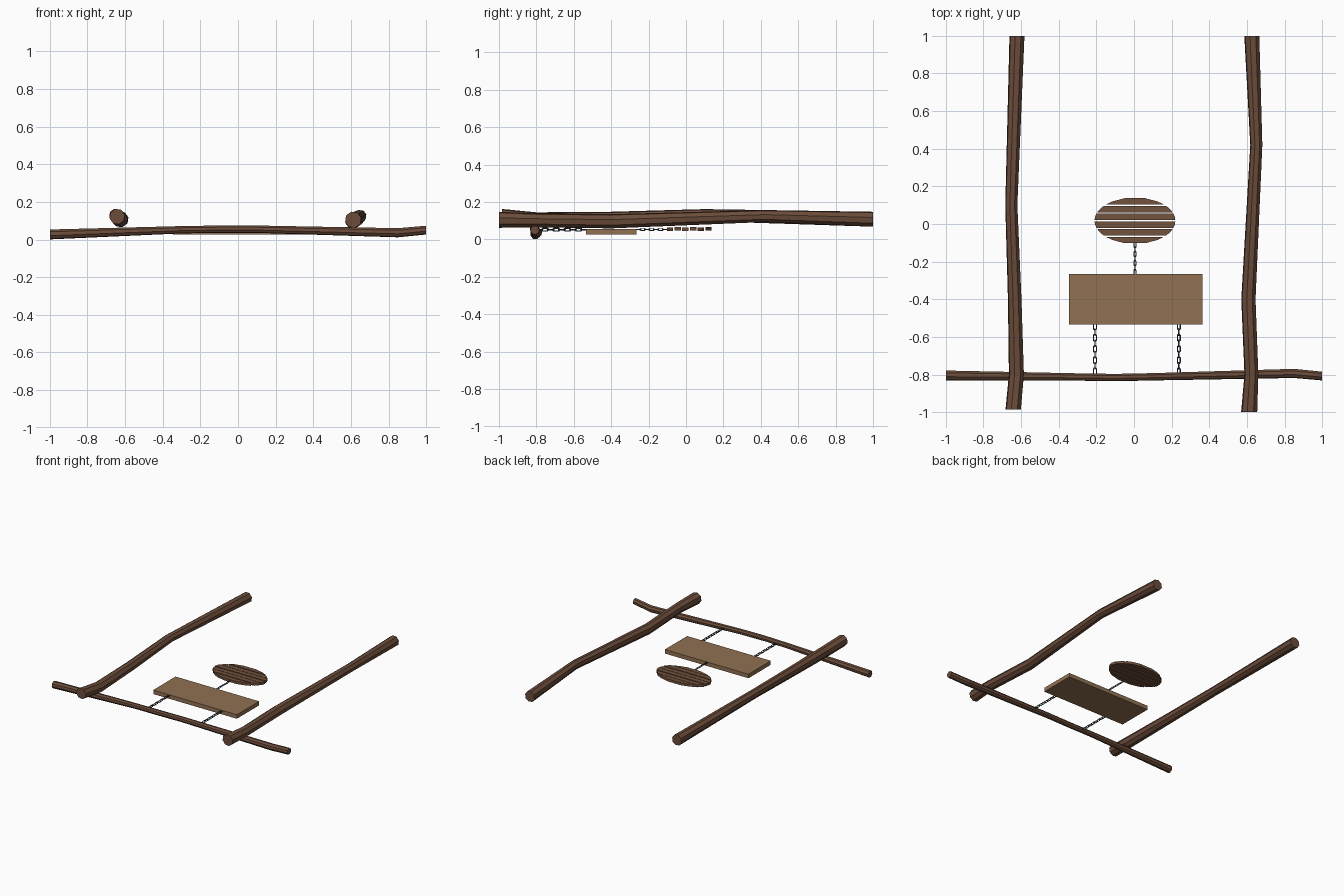
import bpy, bmesh, math
from mathutils import Vector, Matrix

if "Cube" in bpy.data.objects:
    bpy.data.objects.remove(bpy.data.objects["Cube"])


def material(name, rgb):
    m = bpy.data.materials.new(name)
    m.diffuse_color = (*rgb, 1)
    m.use_nodes = True
    m.node_tree.nodes["Principled BSDF"].inputs["Base Color"].default_value = m.diffuse_color
    return m


BARK = material("dark brown wood", (0.147, 0.072, 0.042))
BOARD = material("tan wood", (0.280, 0.165, 0.084))
PLANK = material("brown plank", (0.170, 0.085, 0.048))
IRON = material("dark iron", (0.045, 0.058, 0.066))


def finish(name, bm, mat):
    bmesh.ops.recalc_face_normals(bm, faces=bm.faces)
    me = bpy.data.meshes.new(name)
    bm.to_mesh(me)
    bm.free()
    me.materials.append(mat)
    ob = bpy.data.objects.new(name, me)
    bpy.context.collection.objects.link(ob)
    return ob


def log(name, path, axis, sides=8):
    """Crooked faceted log: path rows are x, y, z, radius; rings lie across the axis."""
    bm = bmesh.new()
    u = Vector((1, 0, 0)) if axis == 'Y' else Vector((0, 1, 0))
    rings = []
    for x, y, z, r in path:
        ring = []
        for i in range(sides):
            a = 2 * math.pi * (i + 0.3) / sides
            ring.append(bm.verts.new(Vector((x, y, z)) + u * r * math.cos(a)
                                     + Vector((0, 0, r * math.sin(a)))))
        rings.append(ring)
    for a, b in zip(rings, rings[1:]):
        for i in range(sides):
            j = (i + 1) % sides
            bm.faces.new((a[i], a[j], b[j], b[i]))
    bm.faces.new(rings[0])
    bm.faces.new(rings[-1])
    return finish(name, bm, mat=BARK)


# Two crooked posts and the thinner crossbar
log("left_post", [(-0.642, -0.985, 0.122, 0.042), (-0.625, -0.8, 0.105, 0.041),
                  (-0.634, -0.4, 0.112, 0.037), (-0.652, 0.1, 0.13, 0.033),
                  (-0.622, 1.0, 0.108, 0.041)], 'Y')
log("right_post", [(0.612, -1.0, 0.105, 0.044), (0.624, -0.8, 0.102, 0.038),
                   (0.608, -0.4, 0.097, 0.039), (0.650, 0.42, 0.125, 0.033),
                   (0.626, 1.0, 0.108, 0.041)], 'Y')
log("crossbar", [(-1.0, -0.805, 0.027, 0.027), (-0.3, -0.813, 0.052, 0.020),
                 (-0.1, -0.816, 0.055, 0.020), (0.1, -0.812, 0.055, 0.020),
                 (0.85, -0.794, 0.036, 0.025), (1.0, -0.808, 0.05, 0.024)], 'X')

# Rectangular sign board
bm = bmesh.new()
bmesh.ops.create_cube(bm, size=1, matrix=Matrix.Translation((0.01, -0.4, 0.041))
                      @ Matrix.Diagonal((0.71, 0.27, 0.031, 1)))
finish("sign_board", bm, BOARD)

# Oval sign cut from six planks with narrow gaps
CX, CY, RX, RY = 0.005, 0.0175, 0.215, 0.1235
COUNT, GAP = 6, 0.007
step = 2 * RY / COUNT
for k in range(COUNT):
    lo = -RY + k * step + (GAP / 2 if k else 0.004)
    hi = -RY + (k + 1) * step - (GAP / 2 if k < COUNT - 1 else 0.004)
    ys = [lo, (lo + hi) / 2, hi]
    right = [(RX * math.sqrt(1 - (y / RY) ** 2), y) for y in ys]
    outline = right + [(-x, y) for x, y in reversed(right)]
    dz = 0.002 * (k % 2)
    bm = bmesh.new()
    f = bm.faces.new([bm.verts.new((CX + x, CY + y, 0.045 + dz)) for x, y in outline])
    top = bmesh.ops.extrude_face_region(bm, geom=[f])["geom"]
    bmesh.ops.translate(bm, vec=(0, 0, 0.019),
                        verts=[v for v in top if isinstance(v, bmesh.types.BMVert)])
    finish(f"oval_plank_{k + 1}", bm, PLANK)


def chain(name, x, y0, y1, z, links, half_w, wire):
    """Links along y, each turned a quarter from the last."""
    bm = bmesh.new()
    pitch = (y1 - y0) / links
    straight = max(pitch / 2 + wire - half_w + wire, 0.001)
    n, m = 10, 5
    for k in range(links):
        yc = y0 + (k + 0.5) * pitch
        flat = k % 2 == 0
        rings = []
        for i in range(n):
            a = 2 * math.pi * (i + 0.5) / n
            c, s = math.cos(a), math.sin(a)
            ring = []
            for j in range(m):
                b = 2 * math.pi * j / m
                rr = half_w - wire + wire * math.cos(b)
                w, h = rr * c, wire * math.sin(b)
                l = rr * s + math.copysign(straight, s)
                p = (w, l, h) if flat else (h, l, w)
                ring.append(bm.verts.new((x + p[0], yc + p[1], z + p[2])))
            rings.append(ring)
        for i in range(n):
            p, q = rings[i], rings[(i + 1) % n]
            for j in range(m):
                t = (j + 1) % m
                bm.faces.new((p[j], p[t], q[t], q[j]))
    finish(name, bm, IRON)


# Chains hanging the board from the bar, and the oval from the board
chain("left_chain", -0.208, -0.798, -0.53, 0.052, 9, 0.011, 0.0032)
chain("right_chain", 0.238, -0.798, -0.53, 0.052, 9, 0.011, 0.0032)
chain("oval_chain", 0.005, -0.268, -0.1, 0.054, 7, 0.008, 0.0026)
